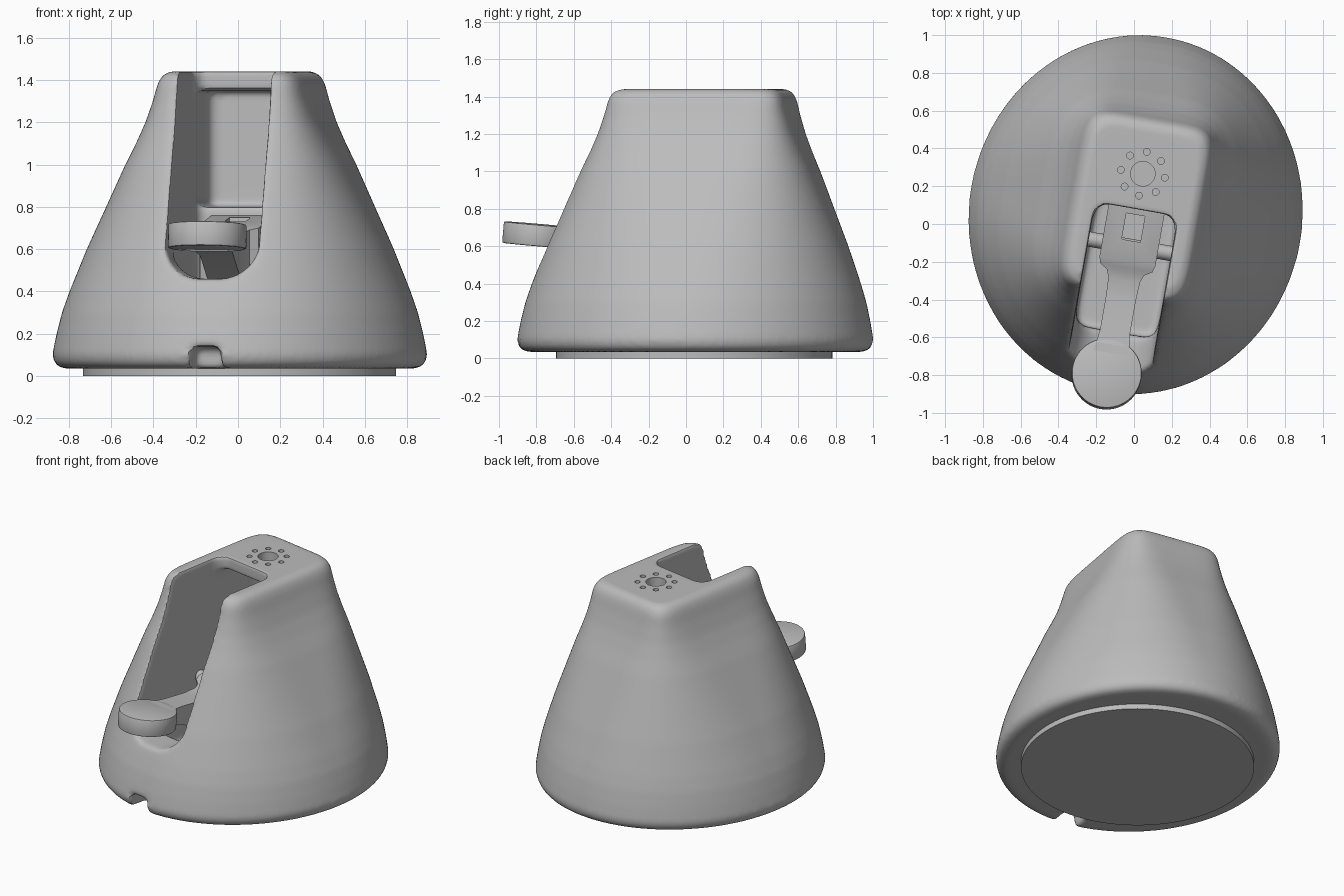
import bpy, bmesh
from math import sin, cos, pi, radians, copysign
from mathutils import Matrix

TURN = radians(-10)   # the whole model is turned slightly about z

old = bpy.data.objects.get("Cube")
if old:
    bpy.data.objects.remove(old)

grey = bpy.data.materials.new("light grey")
grey.use_nodes = True
grey.diffuse_color = (0.5, 0.5, 0.5, 1)
grey.node_tree.nodes["Principled BSDF"].inputs["Base Color"].default_value = (0.5, 0.5, 0.5, 1)


def finish(name, bm):
    bmesh.ops.recalc_face_normals(bm, faces=bm.faces[:])
    mesh = bpy.data.meshes.new(name)
    bm.to_mesh(mesh)
    bm.free()
    mesh.materials.append(grey)
    obj = bpy.data.objects.new(name, mesh)
    bpy.context.collection.objects.link(obj)
    return obj


def loft(name, rings):
    """Closed skin through rings with equal point counts."""
    bm = bmesh.new()
    loops = [[bm.verts.new(p) for p in ring] for ring in rings]
    n = len(loops[0])
    for a, b in zip(loops, loops[1:]):
        for i in range(n):
            j = (i + 1) % n
            bm.faces.new((a[i], a[j], b[j], b[i]))
    bm.faces.new(loops[0])
    bm.faces.new(loops[-1])
    return finish(name, bm)


def cylinder(name, r, depth, matrix, segments=64):
    bm = bmesh.new()
    bmesh.ops.create_cone(bm, cap_ends=True, segments=segments, radius1=r,
                          radius2=r, depth=depth, matrix=matrix)
    return finish(name, bm)


def oval(a, b, power, cy, z, n=128):
    """Superellipse ring: power 2 is an ellipse, higher is boxier."""
    pts = []
    for i in range(n):
        c, s = cos(2 * pi * (i + .5) / n), sin(2 * pi * (i + .5) / n)
        pts.append((a * copysign(abs(c) ** (2 / power), c),
                    cy + b * copysign(abs(s) ** (2 / power), s), z))
    return pts


def use_modifier(obj, kind, **settings):
    bpy.context.view_layer.objects.active = obj
    mod = obj.modifiers.new(kind, kind)
    for key, value in settings.items():
        setattr(mod, key, value)
    bpy.ops.object.modifier_apply(modifier=mod.name)


def cut(obj, cutter):
    use_modifier(obj, 'BOOLEAN', operation='DIFFERENCE', solver='EXACT', object=cutter)
    bpy.data.objects.remove(cutter)


def smooth(obj, angle=35):
    bpy.ops.object.select_all(action='DESELECT')
    obj.select_set(True)
    bpy.context.view_layer.objects.active = obj
    bpy.ops.object.shade_smooth_by_angle(angle=radians(angle))


# Body: elliptical base blending into a rounded rectangular top
def body_ring(blend, z, inset=0):
    base = oval(.885 - inset, .955 - inset, 2, .05, z)
    top = oval(.34 - inset, .47 - inset, 7, .09, z)
    return [tuple(t + (b - t) * blend for b, t in zip(p, q)) for p, q in zip(base, top)]


sections = [(1, .035, .06), (1, .042, .035), (1, .06, .012), (1, .1, 0), (.96, .2, 0),
            (.91, .3, 0), (.84, .4, 0), (.68, .6, 0), (.5, .8, 0), (.32, 1, 0),
            (.22, 1.1, 0), (.13, 1.2, 0), (.06, 1.3, 0), (.015, 1.38, 0),
            (.005, 1.415, .012), (0, 1.432, .028), (0, 1.44, .05)]
body = loft("body_shell", [body_ring(*s) for s in sections])


# Tall front slot with a rounded bottom, open at the top
def slot_ring(y, w, z0=.46, z1=1.7, r=.17):
    right = [(w - r + r * sin(a), z0 + r - r * cos(a))
             for a in [pi / 2 * i / 10 for i in range(11)]] + [(w, z1)]
    return [(x, y, z) for x, z in right] + [(-x, y, z) for x, z in reversed(right)]


cut(body, loft("slot_cutter", [slot_ring(-1.3, .222), slot_ring(0, .222),
                               slot_ring(.05, .205), slot_ring(.08, .175)]))


# Inner chamber below the top plate, stepped at the back
def chamber(y0, y1, z0, z1, w):
    cy, b = (y0 + y1) / 2, (y1 - y0) / 2
    return loft("chamber_cutter", [oval(w, b, 9, cy, z) for z in (z0, z1)])


cut(body, chamber(-.25, .45, .8, 1.35, .222))
cut(body, chamber(-.58, .12, .25, .95, .222))

# Cable notch at the front of the base
notch = [[(-.09, y, -.1), (.09, y, -.1), (.065, y, .14), (-.065, y, .14)] for y in (-1.2, -.74)]
cut(body, loft("notch_cutter", notch))

# Round every edge of the moulded shell
use_modifier(body, 'REMESH', mode='VOXEL', voxel_size=.016)
use_modifier(body, 'SMOOTH', factor=.5, iterations=8)

# Outlet and ring of small holes through the top plate
cut(body, cylinder("outlet_cutter", .065, .4, Matrix.Translation((0, .27, 1.42)), 40))
for k in range(8):
    a = pi / 2 + k * pi / 4
    spot = Matrix.Translation((.118 * cos(a), .27 + .118 * sin(a), 1.42))
    cut(body, cylinder("hole_cutter", .018, .4, spot, 20))
body.data.materials.clear()
body.data.materials.append(grey)

# Base plate
foot = cylinder("base_plate", .74, .06, Matrix.Translation((0, .045, .03)), 96)

# Paddle lever: round pad plus an arm running into the chamber
tilt = Matrix.Rotation(radians(-5), 4, 'X')
pad = cylinder("lever_pad", .185, .115, Matrix.Translation((-.005, -.807, .66)) @ tilt)
use_modifier(pad, 'BEVEL', width=.008, segments=2, limit_method='ANGLE')

# Arm stations: y, half width, underside, top
stations = [(-.72, .11, .595, .71), (-.66, .09, .59, .705), (-.58, .08, .57, .697),
            (-.4, .08, .47, .68), (-.3, .085, .42, .68), (-.26, .1, .41, .69),
            (-.235, .14, .4, .7), (-.2, .15, .4, .715), (.2, .15, .4, .77)]
arm = loft("lever_arm", [[(-w, y, a), (w, y, a), (w, y, b), (-w, y, b)]
                         for y, w, a, b in stations])
cut(arm, loft("latch_cutter", [[(-.05, y, .6), (.05, y, .6), (.05, y, .9), (-.05, y, .9)]
                               for y in (-.09, .05)]))

# Hinge pin across the lever
pin = cylinder("hinge_pin", .04, .46, Matrix.Translation((0, -.12, .66))
               @ Matrix.Rotation(pi / 2, 4, 'Y'), 32)

for part in (body, foot, pad, arm, pin):
    part.rotation_euler.z = TURN
    smooth(part)
